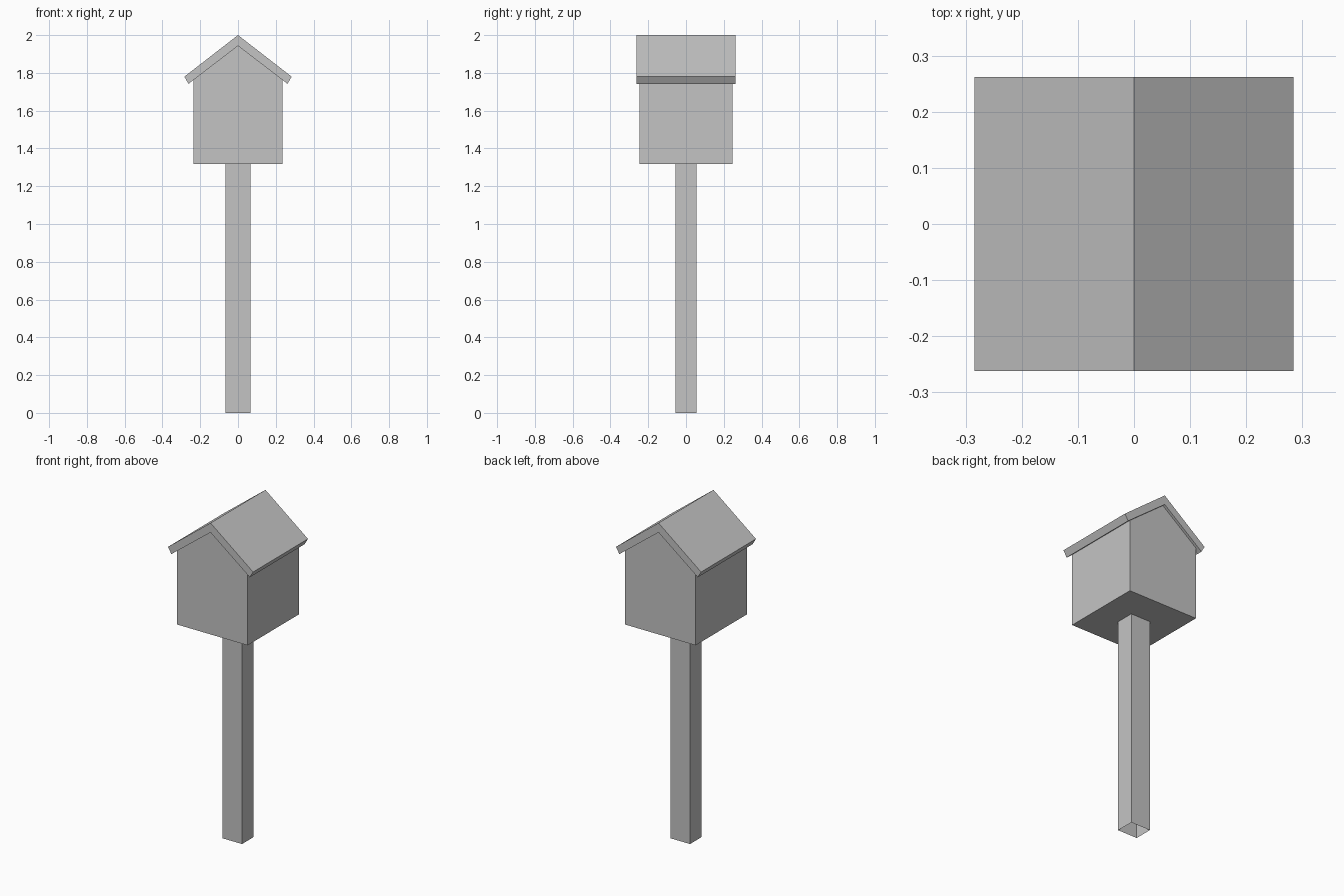
import bpy
import bmesh

cube = bpy.data.objects.get("Cube")
if cube:
    bpy.data.objects.remove(cube, do_unlink=True)

grey = bpy.data.materials.new("plain_grey")
grey.use_nodes = True
colour = (0.55, 0.55, 0.55, 1)
grey.diffuse_color = colour
grey.node_tree.nodes["Principled BSDF"].inputs["Base Color"].default_value = colour


def extrude_profile(name, profile, offset, capped=True):
    """Make a flat-faced solid by sweeping a closed profile along offset."""
    bm = bmesh.new()
    base = bm.faces.new([bm.verts.new(p) for p in profile])
    swept = bmesh.ops.extrude_face_region(bm, geom=[base], use_keep_orig=True)["geom"]
    verts = [v for v in swept if isinstance(v, bmesh.types.BMVert)]
    caps = [base] + [f for f in swept if isinstance(f, bmesh.types.BMFace)]
    bmesh.ops.translate(bm, verts=verts, vec=offset)
    bmesh.ops.recalc_face_normals(bm, faces=bm.faces[:])
    if not capped:
        bmesh.ops.delete(bm, geom=caps, context="FACES_ONLY")
    mesh = bpy.data.meshes.new(name)
    bm.to_mesh(mesh)
    bm.free()
    mesh.materials.append(grey)
    obj = bpy.data.objects.new(name, mesh)
    bpy.context.collection.objects.link(obj)
    return obj


def gable(half, peak, y):
    """Mirror the right half of an outline in x and close it at the peak."""
    right = [(x, y, z) for x, z in half]
    left = [(-x, y, z) for x, z in reversed(half)]
    return right + [(0, y, peak)] + left


FLOOR, PEAK = 1.318, 1.943

# Square post, open at its ends
px, py = 0.066, 0.056
extrude_profile("post", [(-px, -py, 0), (px, -py, 0), (px, py, 0), (-px, py, 0)],
                (0, 0, FLOOR), capped=False)

# House body with gabled front and back
hy = 0.246
extrude_profile("house_body", gable([(0.236, FLOOR), (0.236, 1.762)], PEAK, -hy),
                (0, 2 * hy, 0))

# Pitched roof with overhanging eaves
ry = 0.262
outline = gable([(0.262, 1.742), (0.284, 1.78)], 2.0, -ry)
extrude_profile("roof", outline + [(0, -ry, PEAK)], (0, 2 * ry, 0))
